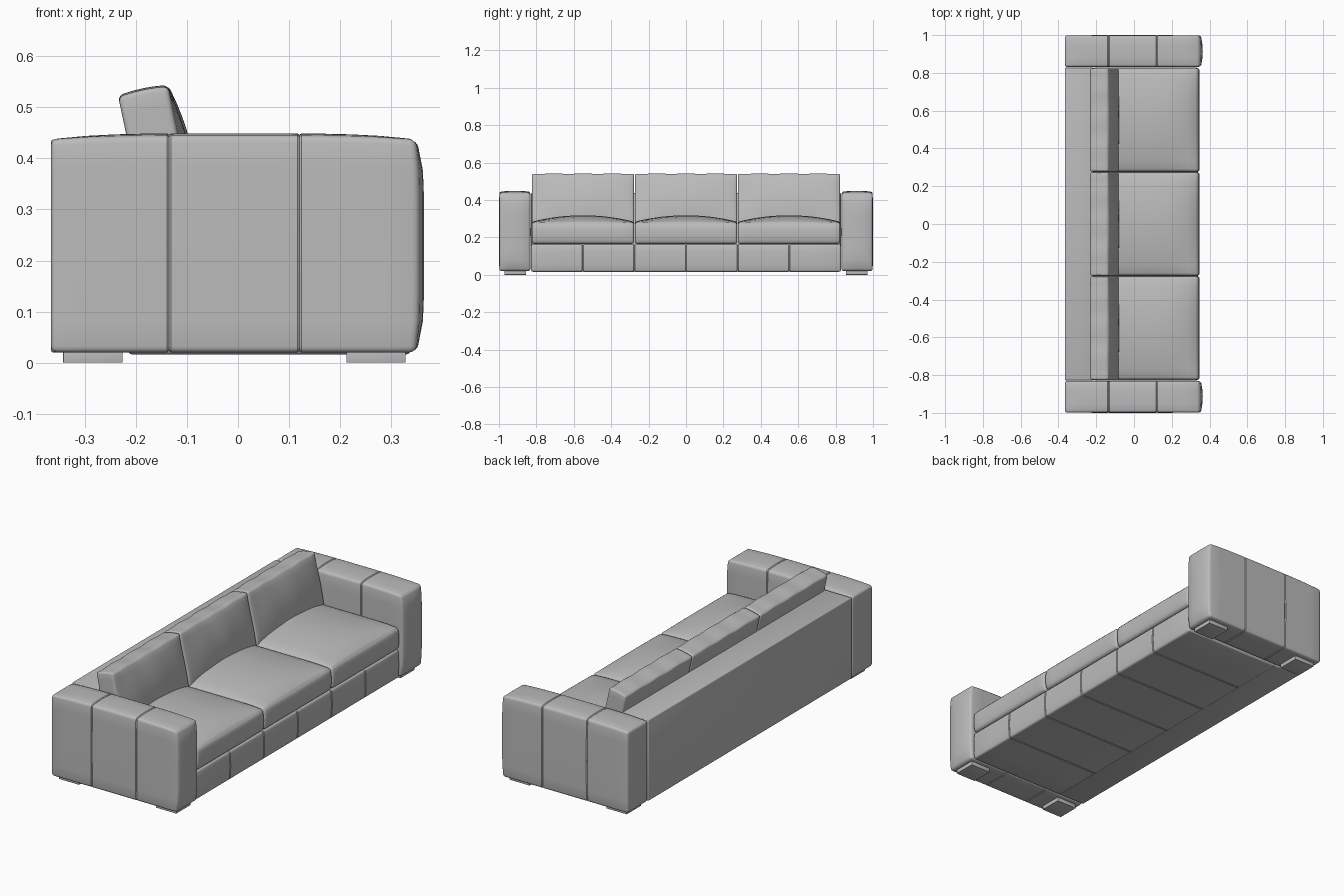
import bpy, bmesh, math
from mathutils import Vector, Matrix

cube = bpy.data.objects.get("Cube")
if cube:
    bpy.data.objects.remove(cube, do_unlink=True)


def make_material(name, rgb):
    m = bpy.data.materials.new(name)
    m.use_nodes = True
    m.diffuse_color = (*rgb, 1)
    m.node_tree.nodes["Principled BSDF"].inputs["Base Color"].default_value = (*rgb, 1)
    return m


fabric = make_material("grey fabric", (0.5, 0.5, 0.5))


def padded_box(name, lo, hi, r=0.01, cells=(1, 1, 1), seams=(), puff=None, matrix=None):
    """Rounded box. seams: (axis, position) grooves. puff(u, v, w) gives an offset
    from coordinates running -1..1 across the box."""
    lo, hi = Vector(lo), Vector(hi)
    bm = bmesh.new()
    bmesh.ops.create_cube(bm, size=1)
    for v in bm.verts:
        v.co = Vector([(lo[i] + hi[i]) / 2 + v.co[i] * (hi[i] - lo[i]) for i in range(3)])
    # Cut lines: rounded rims, interior grid, and three cuts per seam
    for a in range(3):
        cuts = {lo[a] + r * k for k in (0.4, 1)} | {hi[a] - r * k for k in (0.4, 1)}
        inner = hi[a] - lo[a] - 2 * r
        cuts |= {lo[a] + r + inner * k / cells[a] for k in range(1, cells[a])}
        for axis, s in seams:
            if axis == a:
                cuts = {c for c in cuts if abs(c - s) > 0.005} | {s - 0.004, s, s + 0.004}
        for c in sorted(cuts):
            point, normal = [0, 0, 0], [0, 0, 0]
            point[a], normal[a] = c, 1
            bmesh.ops.bisect_plane(bm, geom=bm.verts[:] + bm.edges[:] + bm.faces[:],
                                   plane_co=point, plane_no=normal, dist=1e-5)
    mid, half = (lo + hi) / 2, (hi - lo) / 2
    for v in bm.verts:
        p = v.co.copy()
        core = Vector([min(max(p[i], lo[i] + r), hi[i] - r) for i in range(3)])
        out = (p - core).normalized()
        depth = 0.003 if any(abs(p[a] - s) < 1e-4 for a, s in seams) else 0
        v.co = core + out * (r - depth)
        if puff:
            v.co += Vector(puff(*[(p[i] - mid[i]) / half[i] for i in range(3)]))
    if matrix:
        bm.transform(matrix)
    bmesh.ops.recalc_face_normals(bm, faces=bm.faces[:])
    mesh = bpy.data.meshes.new(name)
    bm.to_mesh(mesh)
    bm.free()
    mesh.materials.append(fabric)
    ob = bpy.data.objects.new(name, mesh)
    bpy.context.collection.objects.link(ob)
    bpy.ops.object.select_all(action="DESELECT")
    ob.select_set(True)
    bpy.context.view_layer.objects.active = ob
    bpy.ops.object.shade_smooth_by_angle(angle=math.radians(35))
    return ob


def dome(*t):
    """1 in the middle, 0 at the rim."""
    return math.prod(1 - x * x for x in t)


# Arms: crowned top, pillowed front
def arm_puff(u, v, w):
    front = max(0, u) ** 6 * (1 - w ** 6) * (0.4 + 0.6 * (1 - v * v))
    crown = max(0, w) ** 4 * (1 - u ** 4) * (0.6 + 0.4 * (1 - v * v))
    return 0.017 * front, 0.002 * v * dome(u, w), 0.012 * crown


for side, label in ((1, "left"), (-1, "right")):
    y0, y1 = sorted((side * 0.832, side * 0.998))
    padded_box(f"{label}_arm", (-0.366, y0, 0.02), (0.347, y1, 0.437), 0.012,
               (12, 4, 8), ((0, -0.135), (0, 0.12)), arm_puff)
    # Low square feet
    for x, end in ((-0.284, "back"), (0.27, "front")):
        padded_box(f"{label}_{end}_foot", (x - 0.058, side * 0.9125 - 0.058, 0),
                   (x + 0.058, side * 0.9125 + 0.058, 0.024), 0.001)

# Back frame
padded_box("back_frame", (-0.366, -0.828, 0.02), (-0.212, 0.828, 0.437), 0.005)

# Seat base with upholstery seams
padded_box("seat_base", (-0.216, -0.828, 0.016), (0.338, 0.828, 0.162), 0.01, (4, 12, 4),
           [(1, 0.2755 * k) for k in range(-2, 3)],
           lambda u, v, w: (0.004 * max(0, u) ** 4 * (1 - w * w), 0, 0))


# Seat and back cushions
def seat_puff(u, v, w):
    top = max(0, w) * (1 - v * v) * (1 - max(0, u) ** 3) * 0.034
    front = max(0, u) ** 6 * (1 - w * w) * 0.008
    return front, 0, top + max(0, w) * (1 - max(0, u) ** 6) * 0.006


def back_puff(u, v, w):
    ripple = 0.002 * math.sin(9 * v + 2 * w) * dome(w)
    top = max(0, w) ** 3 * (0.004 * (1 - u * u) + 0.002 * math.cos(11 * v))
    return max(0, u) * (0.018 * dome(v, w) + ripple), 0, top


lean = Matrix.Translation((-0.129, 0, 0.265)) @ Matrix.Rotation(math.radians(-12), 4, "Y")
for y, label in ((-0.551, "right"), (0, "middle"), (0.551, "left")):
    padded_box(f"{label}_seat_cushion", (-0.2, y - 0.273, 0.165), (0.34, y + 0.273, 0.278),
               0.013, (12, 12, 6), (), seat_puff)
    padded_box(f"{label}_back_cushion", (-0.05, y - 0.273, 0), (0.05, y + 0.273, 0.272),
               0.01, (6, 20, 10), (), back_puff, lean)
